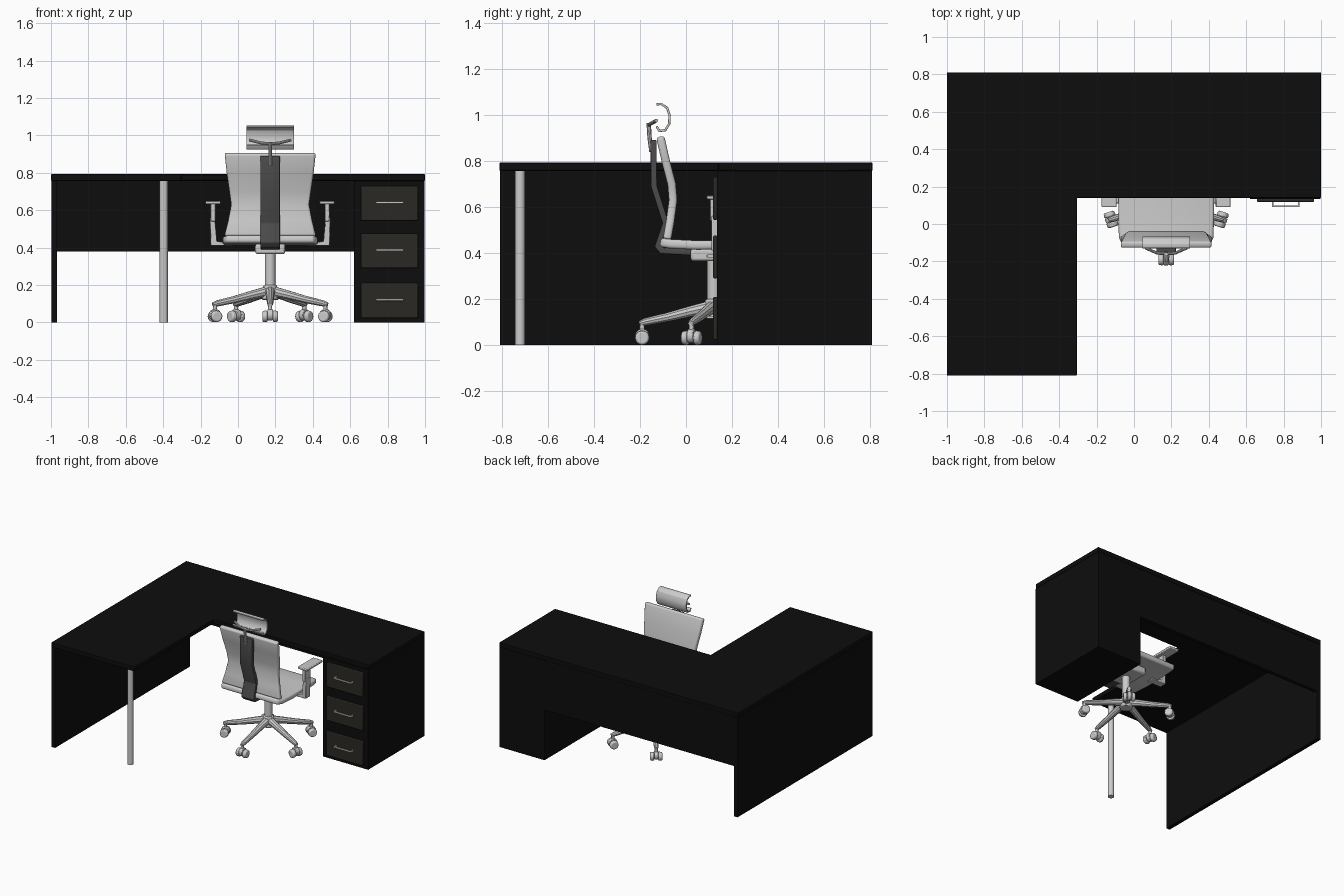
import bpy, bmesh, math
from mathutils import Vector, Matrix

if "Cube" in bpy.data.objects:
    bpy.data.objects.remove(bpy.data.objects["Cube"])

CX, CY = 0.172, 0.12   # chair centre


def material(name, rgb):
    m = bpy.data.materials.new(name)
    m.diffuse_color = (*rgb, 1)
    m.use_nodes = True
    m.node_tree.nodes["Principled BSDF"].inputs["Base Color"].default_value = m.diffuse_color
    return m


BLACK = material("black_wood", (0.004, 0.004, 0.004))
DRAWER = material("dark_drawer", (0.024, 0.022, 0.018))
DARK = material("dark_plastic", (0.07, 0.07, 0.07))


def finish(ob, mat=None, bevel=0, segs=2, smooth=True):
    if mat:
        ob.data.materials.append(mat)
    if bevel:
        b = ob.modifiers.new("bevel", "BEVEL")
        b.width, b.segments, b.limit_method = bevel, segs, "ANGLE"
    if smooth:
        bpy.ops.object.select_all(action="DESELECT")
        ob.select_set(True)
        bpy.context.view_layer.objects.active = ob
        bpy.ops.object.shade_smooth_by_angle(angle=math.radians(35))
    return ob


def from_bm(name, bm):
    bmesh.ops.recalc_face_normals(bm, faces=bm.faces)
    me = bpy.data.meshes.new(name)
    bm.to_mesh(me)
    bm.free()
    ob = bpy.data.objects.new(name, me)
    bpy.context.collection.objects.link(ob)
    return ob


def box(name, x, y, z, mat=None, bevel=0.0, segs=2):
    bm = bmesh.new()
    bmesh.ops.create_cube(bm, size=1)
    for v in bm.verts:
        v.co = [r[0] + (c + 0.5) * (r[1] - r[0]) for c, r in zip(v.co, (x, y, z))]
    return finish(from_bm(name, bm), mat, bevel, segs, bevel > 0)


def rod(name, a, b, r1, r2=None, sides=24, bevel=0, mat=None):
    a, b = Vector(a), Vector(b)
    d = b - a
    bm = bmesh.new()
    bmesh.ops.create_cone(bm, cap_ends=True, segments=sides, radius1=r1,
                          radius2=r1 if r2 is None else r2, depth=d.length)
    bm.transform(Matrix.Translation((a + b) / 2) @ d.to_track_quat("Z", "Y").to_matrix().to_4x4())
    return finish(from_bm(name, bm), mat, bevel)


def tube(name, pts, radii, sides=3):
    cu = bpy.data.curves.new(name, "CURVE")
    cu.dimensions, cu.bevel_depth, cu.bevel_resolution, cu.use_fill_caps = "3D", 1, sides, True
    sp = cu.splines.new("POLY")
    sp.points.add(len(pts) - 1)
    for p, co, r in zip(sp.points, pts, radii):
        p.co, p.radius = (*co, 1), r
    ob = bpy.data.objects.new(name, cu)
    bpy.context.collection.objects.link(ob)
    bpy.ops.object.select_all(action="DESELECT")
    ob.select_set(True)
    bpy.context.view_layer.objects.active = ob
    bpy.ops.object.convert(target="MESH")
    return finish(bpy.context.object)


def ribbon(name, stations, thick, mat=None, bevel=0.0):
    """Padded sheet swept through (y, z, half width) stations."""
    bm = bmesh.new()
    rows = [[bm.verts.new((CX + s * w, y, z)) for s in (-1, 1)] for y, z, w in stations]
    for a, b in zip(rows, rows[1:]):
        bm.faces.new((a[0], a[1], b[1], b[0]))
    ob = from_bm(name, bm)
    s = ob.modifiers.new("thickness", "SOLIDIFY")
    s.thickness, s.offset, s.use_even_offset = thick, 0, True
    return finish(ob, mat, bevel, 3)


# L-shaped worktop
bm = bmesh.new()
outline = [(-1, -.81), (-.305, -.81), (-.305, .14), (1, .14), (1, .81), (-1, .81)]
face = bm.faces.new([bm.verts.new((x, y, .757)) for x, y in outline])
ext = bmesh.ops.extrude_face_region(bm, geom=[face])
bmesh.ops.translate(bm, vec=(0, 0, .035),
                    verts=[g for g in ext["geom"] if isinstance(g, bmesh.types.BMVert)])
finish(from_bm("worktop", bm), BLACK, 0.004)

# Desk supports
box("side_panel", (-.998, -.968), (-.808, .808), (0, .757), BLACK)
box("back_panel", (-.968, .62), (.778, .806), (.38, .757), BLACK)
box("drawer_cabinet", (.62, .997), (.135, .808), (0, .757), BLACK)
rod("round_leg", (-.397, -.72, 0), (-.397, -.72, .757), .022)

# Drawers with U-shaped handles
for i, z in enumerate((.117, .383, .637)):
    box(f"drawer_front_{i}", (.657, .963), (.118, .136), (z - .093, z + .093), DRAWER, .005)
    h = z + .004
    box(f"drawer_handle_{i}", (.737, .885), (.09, .099), (h - .006, h + .006), None, .002)
    for x in (.737, .876):
        box(f"handle_post_{i}", (x, x + .009), (.095, .12), (h - .006, h + .006))

# Chair seat and backrest
ribbon("seat", [(-.112, .447, .235), (-.07, .44, .253), (.05, .434, .256),
                (.22, .437, .256), (.32, .437, .25), (.36, .428, .235)], .04, None, .014)
ribbon("backrest", [(-.112, .905, .244), (-.088, .80, .232), (-.062, .70, .218),
                    (-.056, .63, .208), (-.068, .54, .225), (-.082, .46, .245)], .036, None, .012)

# Dark spine running under the seat
ribbon("back_spine", [(-.141, .89, .052), (-.139, .69, .052), (-.088, .53, .052),
                      (-.122, .43, .052), (-.105, .41, .052), (.12, .397, .052)], .026, DARK, .005)

# Headrest: curved shell, fork and stem
ribbon("headrest", [(-.128, 1.045, .127), (-.108, 1.047, .127), (-.082, 1.03, .127),
                    (-.071, .998, .127), (-.073, .96, .127), (-.09, .933, .127),
                    (-.115, .93, .127), (-.128, .95, .127)], .01, None, .002)
tube("headrest_stem", [(CX, -.15, .84), (CX, -.158, .90), (CX, -.162, .965)], [.01, .01, .01])
tube("headrest_fork", [(CX - .11, -.128, .975), (CX - .05, -.155, .96), (CX, -.16, .955),
                       (CX + .05, -.155, .96), (CX + .11, -.128, .975)], [.008] * 5)

# Armrests
for s, side in ((-1, "left"), (1, "right")):
    def span(a, b):
        return tuple(sorted((CX + s * a, CX + s * b)))
    box(f"{side}_arm_pad", span(.265, .345), (.09, .275), (.632, .65), None, .005)
    box(f"{side}_arm_sleeve", span(.292, .318), (.105, .17), (.54, .634), None, .004)
    bm = bmesh.new()
    prof = [(.296, .56), (.322, .56), (.318, .41), (.20, .41), (.20, .428), (.285, .432)]
    f = bm.faces.new([bm.verts.new((CX + s * x, .11, z)) for x, z in prof])
    e = bmesh.ops.extrude_face_region(bm, geom=[f])
    bmesh.ops.translate(bm, vec=(0, .055, 0),
                        verts=[g for g in e["geom"] if isinstance(g, bmesh.types.BMVert)])
    finish(from_bm(f"{side}_arm_bracket", bm), None, .004)

# Seat mechanism, gas column and hub
box("seat_mechanism", (CX - .08, CX + .08), (.02, .24), (.365, .42), None, .012)
rod("gas_column", (CX, CY, .19), (CX, CY, .385), .028)
rod("base_hub", (CX, CY, .12), (CX, CY, .20), .045, .036, bevel=.006)

# Five-star base with twin-wheel casters
for i in range(5):
    a = -math.pi / 2 + i * math.tau / 5
    out, side = Vector((math.cos(a), math.sin(a), 0)), Vector((-math.sin(a), math.cos(a), 0))
    c = Vector((CX, CY, 0))
    up = Vector((0, 0, 1))
    tube(f"base_leg_{i}", [c + out * r + up * z for r, z in
                           ((.02, .165), (.1, .147), (.2, .122), (.295, .102), (.322, .094))],
         [.028, .024, .02, .017, .012])
    w = c + out * .31
    rod(f"caster_stem_{i}", w + up * .03, w + up * .10, .011, sides=16)
    rod(f"caster_hood_{i}", w - side * .014 + up * .04, w + side * .014 + up * .04, .031, bevel=.004)
    for s in (-1, 1):
        rod(f"caster_wheel_{i}", w + side * s * .015 + up * .032, w + side * s * .042 + up * .032,
            .032, .029, bevel=.007)
